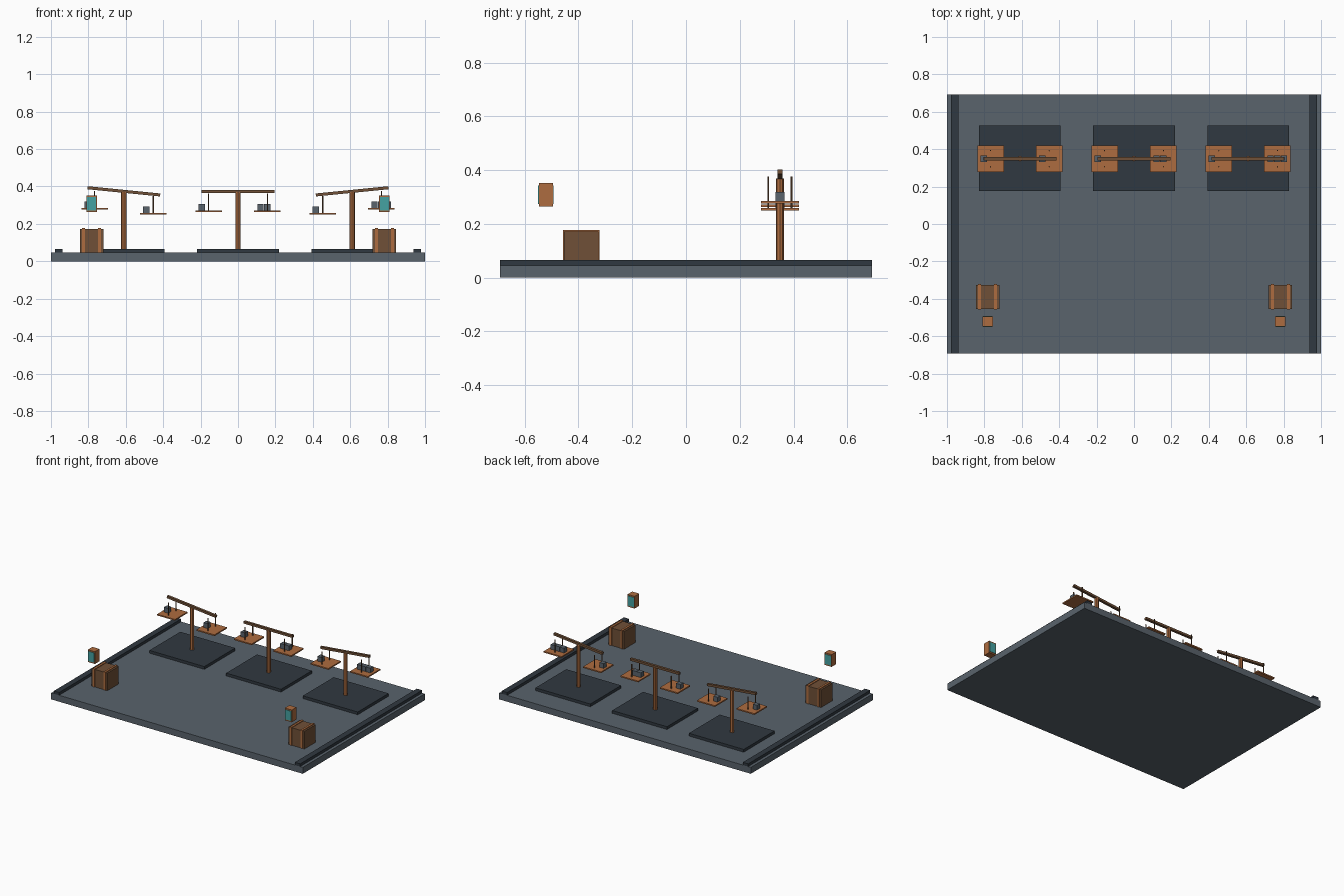
import bpy
from math import radians, sin, cos

if "Cube" in bpy.data.objects:
    bpy.data.objects.remove(bpy.data.objects["Cube"])


def material(name, rgb):
    m = bpy.data.materials.new(name)
    m.diffuse_color = (*rgb, 1)
    m.use_nodes = True
    m.node_tree.nodes["Principled BSDF"].inputs["Base Color"].default_value = m.diffuse_color
    return m


SLATE = material("slate", (0.10, 0.125, 0.15))
DARK = material("dark_slate", (0.03, 0.04, 0.052))
COPPER = material("copper", (0.42, 0.15, 0.05))
BROWN = material("brown", (0.16, 0.08, 0.038))
TEAL = material("teal", (0.06, 0.36, 0.36))


def box(name, loc, size, mat, tilt=0):
    bpy.ops.mesh.primitive_cube_add(size=1, location=loc, rotation=(0, tilt, 0))
    o = bpy.context.object
    o.name = name
    o.scale = size
    o.data.materials.append(mat)
    return o


def rod(name, loc, radius, height, mat, sides=8):
    bpy.ops.mesh.primitive_cylinder_add(vertices=sides, radius=radius, depth=height, location=loc)
    o = bpy.context.object
    o.name = name
    o.data.materials.append(mat)
    return o


FLOOR = 0.046

# floor slab with a rail along each side
box("floor", (0, 0, FLOOR / 2), (2, 1.385, FLOOR), SLATE)
for s in (-1, 1):
    box("side_rail", (s * 0.958, 0, FLOOR + 0.01), (0.042, 1.385, 0.02), DARK)


def balance(cx, tilt, right_weights):
    y = 0.349
    # plinth, post and beam
    box("plinth", (cx, y + 0.003, FLOOR + 0.01), (0.436, 0.35, 0.02), DARK)
    rod("post", (cx, y, 0.217), 0.0145, 0.305, COPPER)
    box("beam", (cx, y, 0.374), (0.39, 0.018, 0.016), BROWN, tilt)
    for s in (-1, 1):
        # pan with two hangers
        px = cx + s * 0.157
        pz = 0.267 - s * 0.157 * sin(tilt) * 0.85
        box("pan", (px, y, pz), (0.142, 0.142, 0.009), COPPER)
        for h in (-1, 1):
            rod("hanger", (px, y + h * 0.043, pz + 0.048), 0.0035, 0.096, BROWN, 6)
        # weights in a row on the pan
        for i in range(right_weights if s > 0 else 1):
            box("weight", (px - 0.037 + i * 0.036, y, pz + 0.0215), (0.034, 0.034, 0.034), SLATE)


balance(-0.61, radians(5.7), 1)
balance(0, 0, 2)
balance(0.61, radians(-5.7), 3)

for s in (-1, 1):
    x = s * 0.783
    # crate with raised slats wrapped around it
    box("crate", (x, -0.39, FLOOR + 0.063), (0.126, 0.128, 0.126), BROWN)
    for k in (-1, 1):
        box("crate_slat", (x + k * 0.043, -0.39, FLOOR + 0.0655), (0.015, 0.136, 0.131), COPPER)
    # hanging lantern with glass front and back
    box("lantern_body", (x, -0.521, 0.308), (0.056, 0.052, 0.088), COPPER)
    for k in (-1, 1):
        box("lantern_glass", (x, -0.521 + k * 0.027, 0.308), (0.048, 0.004, 0.07), TEAL)
